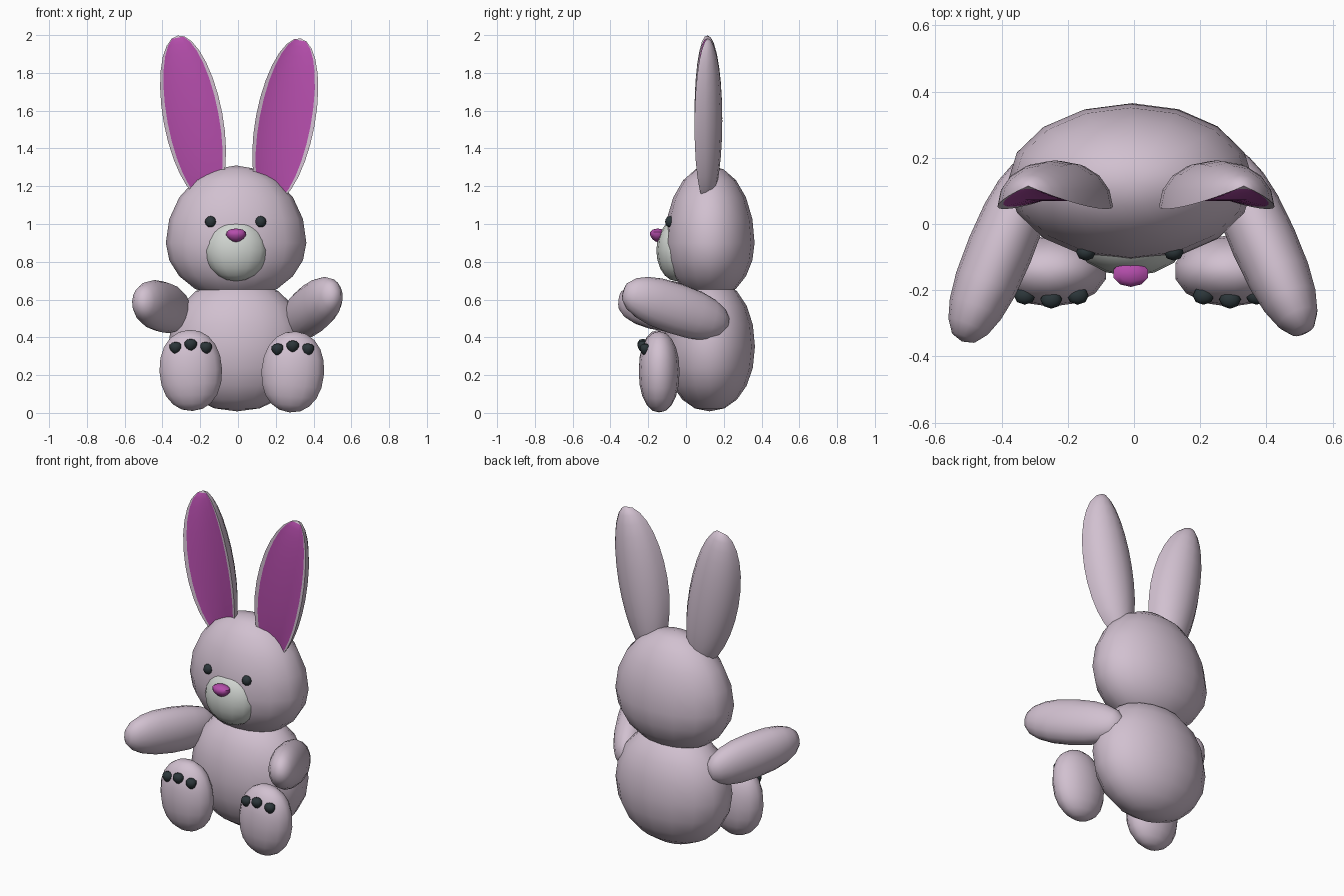
import bpy, bmesh, math
from mathutils import Vector

cube = bpy.data.objects.get("Cube")
if cube:
    bpy.data.objects.remove(cube, do_unlink=True)


def material(name, rgb):
    m = bpy.data.materials.new(name)
    m.use_nodes = True
    color = (*rgb, 1)
    m.diffuse_color = color
    m.node_tree.nodes["Principled BSDF"].inputs["Base Color"].default_value = color
    return m


FUR = material("pale_lilac_fur", (0.64, 0.53, 0.63))
PURPLE = material("purple", (0.46, 0.075, 0.41))
MUZZLE = material("light_grey", (0.63, 0.66, 0.63))
DARK = material("charcoal", (0.025, 0.037, 0.042))


def finish(name, bm, mats, loc):
    mesh = bpy.data.meshes.new(name)
    bm.to_mesh(mesh)
    bm.free()
    for m in mats:
        mesh.materials.append(m)
    ob = bpy.data.objects.new(name, mesh)
    bpy.context.collection.objects.link(ob)
    ob.location = loc
    bpy.ops.object.select_all(action='DESELECT')
    bpy.context.view_layer.objects.active = ob
    ob.select_set(True)
    bpy.ops.object.shade_smooth_by_angle(angle=math.radians(50))
    return ob


def ball(name, mat, loc, size, low=None, power=2, taper=0, segs=16, rings=10):
    """Ellipsoid; low is the radius below centre, power blunts the ends."""
    bm = bmesh.new()
    bmesh.ops.create_uvsphere(bm, u_segments=segs, v_segments=rings, radius=1)
    rx, ry, rz = size
    for v in bm.verts:
        flat = math.hypot(v.co.x, v.co.y)
        k = flat ** (2 / power - 1) if flat > 1e-4 else 1
        z = math.copysign(abs(v.co.z) ** (2 / power), v.co.z)
        k *= 1 + taper * z
        v.co = (v.co.x * k * rx, v.co.y * k * ry,
                z * (low if low and z < 0 else rz))
    return finish(name, bm, [mat], loc)


def arm(name, hand, shoulder):
    hand, shoulder = Vector(hand), Vector(shoulder)
    axis = hand - shoulder
    ob = ball(name, FUR, (hand + shoulder) / 2,
              (0.1, 0.135, axis.length / 2), power=2.4)
    ob.rotation_euler = axis.to_track_quat('Z', 'Y').to_euler()


def ear(name, loc, tilt):
    """Dished leaf shape: rounded back, purple front set inside a rim."""
    bm = bmesh.new()
    steps, arc = 14, 8
    half_width, half_length, rim = 0.157, 0.445, -0.07
    loops = []
    for i in range(steps + 1):
        t = math.pi * i / steps
        s, z = math.sin(t), -math.cos(t) * half_length
        pts = []
        for k in range(arc + 1):
            a = math.pi * k / arc
            pts.append((math.cos(a), rim + 0.147 * math.sin(a)))
        for u in (-0.87, -0.4, 0.4, 0.87):
            pts.append((u, rim + 0.03 * (1 - u * u)))
        loops.append([bm.verts.new((x * half_width * s, y * s, z))
                      for x, y in pts])
    n = len(loops[0])
    for i in range(steps):
        for j in range(n):
            k = (j + 1) % n
            f = bm.faces.new((loops[i][j], loops[i][k],
                              loops[i + 1][k], loops[i + 1][j]))
            inner = arc < j < n - 1 and 0 < i < steps - 1
            f.material_index = 1 if inner else 0
    bmesh.ops.remove_doubles(bm, verts=bm.verts, dist=0.0005)
    bmesh.ops.recalc_face_normals(bm, faces=bm.faces)
    ob = finish(name, bm, [FUR, PURPLE], loc)
    ob.rotation_euler.y = tilt


# Body and head
ball("body", FUR, (-0.005, 0.125, 0.35), (0.365, 0.24, 0.36), low=0.342, power=2.1)
ball("head", FUR, (-0.01, 0.125, 0.90), (0.372, 0.238, 0.41), low=0.30)

# Face
ball("muzzle", MUZZLE, (-0.01, -0.05, 0.86), (0.168, 0.107, 0.163), segs=14)
ball("nose", PURPLE, (-0.01, -0.15, 0.94), (0.055, 0.04, 0.036), taper=0.3,
     segs=10, rings=6)
for side, x in (("right", -0.145), ("left", 0.12)):
    ball(side + "_eye", DARK, (x, -0.085, 1.012), (0.03, 0.026, 0.03),
         segs=8, rings=6)

# Ears
ear("right_ear", (-0.238, 0.115, 1.56), -0.185)
ear("left_ear", (0.25, 0.115, 1.545), 0.185)

# Arms
arm("right_arm", (-0.52, -0.355, 0.595), (-0.29, 0.2, 0.53))
arm("left_arm", (0.515, -0.33, 0.645), (0.27, 0.22, 0.46))

# Feet with three toe pads each
for side, x, z, tilt in (("right", -0.25, 0.225, 0.04), ("left", 0.29, 0.217, -0.08)):
    foot = ball(side + "_foot", FUR, (x, -0.142, z), (0.17, 0.108, 0.215),
                power=2.15, segs=14)
    foot.rotation_euler.y = -tilt
    for i in (-1, 0, 1):
        ball(f"{side}_toe_{i + 2}", DARK,
             (x + 0.08 * i, -0.228 + 0.012 * abs(i), z + 0.135 - 0.016 * abs(i)),
             (0.033, 0.028, 0.032), taper=0.25, segs=8, rings=6)
